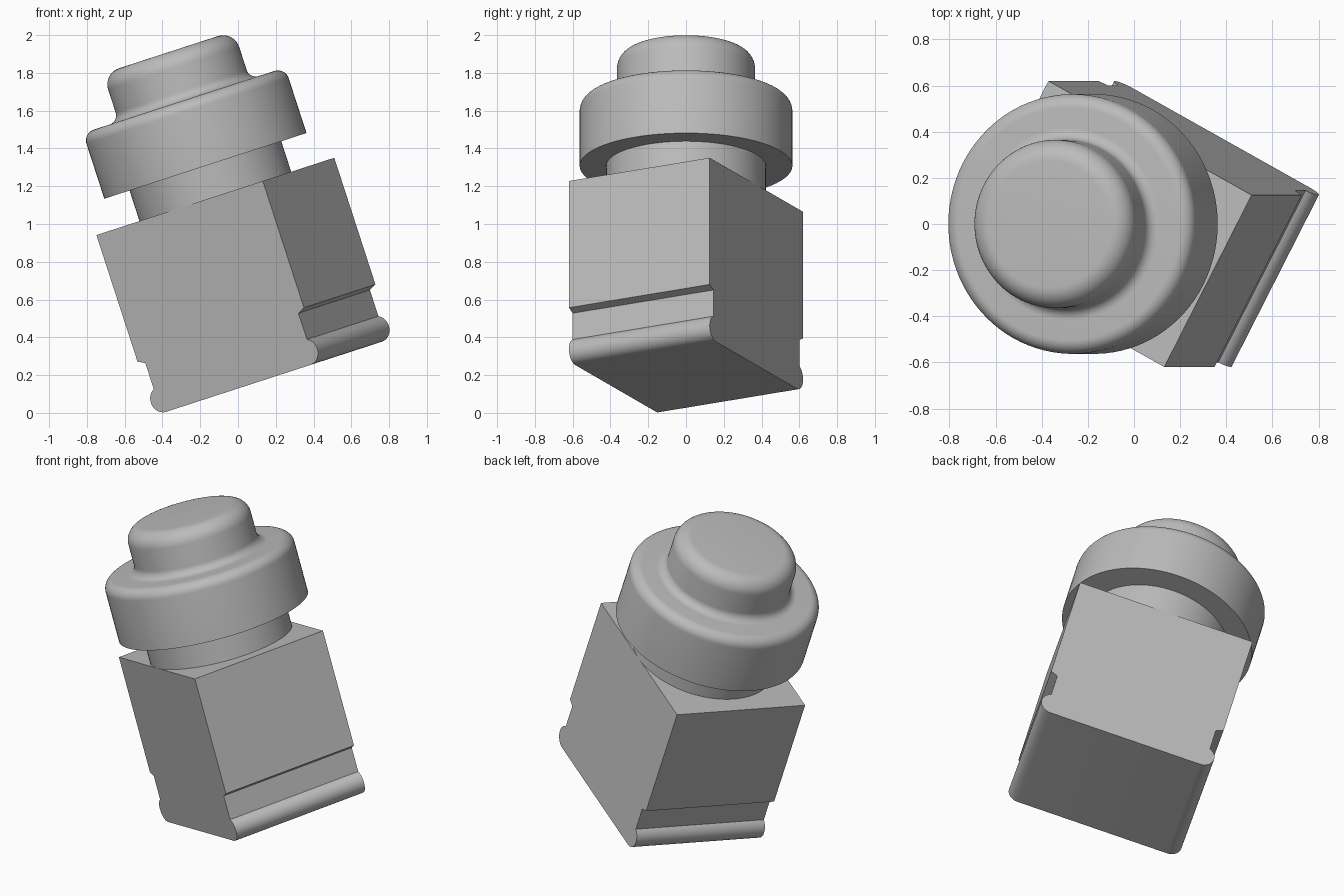
import bpy
import bmesh
from math import sin, cos, pi, radians
from mathutils import Matrix

cube = bpy.data.objects.get("Cube")
if cube:
    bpy.data.objects.remove(cube, do_unlink=True)

grey = bpy.data.materials.new("plain_grey")
grey.use_nodes = True
colour = (0.5, 0.5, 0.5, 1)
grey.diffuse_color = colour
grey.node_tree.nodes["Principled BSDF"].inputs["Base Color"].default_value = colour

# Local frame: origin at the middle of the block's top, z along the leaning axis
PLACE = (Matrix.Translation((-0.12, 0, 1.146))
         @ Matrix.Rotation(radians(-18), 4, 'Y')
         @ Matrix.Rotation(radians(-28.1), 4, 'Z'))


def arc(cx, cz, r, start, end, steps=10):
    """Points on a circular arc, angles in degrees."""
    angles = [radians(start + (end - start) * i / steps) for i in range(steps + 1)]
    return [(cx + r * cos(a), cz + r * sin(a)) for a in angles]


def finish(name, bm):
    bmesh.ops.remove_doubles(bm, verts=bm.verts, dist=1e-5)
    bmesh.ops.recalc_face_normals(bm, faces=bm.faces)
    bm.transform(PLACE)
    mesh = bpy.data.meshes.new(name)
    bm.to_mesh(mesh)
    bm.free()
    mesh.materials.append(grey)
    obj = bpy.data.objects.new(name, mesh)
    bpy.context.collection.objects.link(obj)
    bpy.ops.object.select_all(action='DESELECT')
    obj.select_set(True)
    bpy.context.view_layer.objects.active = obj
    bpy.ops.object.shade_smooth_by_angle(angle=radians(30))


def lathe(name, profile, steps=96):
    """Spin a (radius, height) profile around the axis."""
    bm = bmesh.new()
    verts = [bm.verts.new((r, 0, z)) for r, z in profile]
    edges = [bm.edges.new(pair) for pair in zip(verts, verts[1:])]
    bmesh.ops.spin(bm, geom=verts + edges, cent=(0, 0, 0), axis=(0, 0, 1),
                   angle=2 * pi, steps=steps, use_merge=True)
    finish(name, bm)


# Block: side profile with a groove and a rounded bead at each end
half_x, half_y, depth = 0.525, 0.4225, 1.004
groove, bead = 0.042, 0.07
side = [(half_x, 0), (half_x, -0.705), (half_x - groove, -0.724)]
side += arc(half_x - bead, bead - depth, bead, 66, -90, 16)
outline = side + [(-x, z) for x, z in reversed(side)]
bm = bmesh.new()
face = bm.faces.new([bm.verts.new((x, -half_y, z)) for x, z in outline])
new = bmesh.ops.extrude_face_region(bm, geom=[face])["geom"]
bmesh.ops.translate(bm, vec=(0, 2 * half_y, 0),
                    verts=[v for v in new if isinstance(v, bmesh.types.BMVert)])
finish("block", bm)

# Neck between block and collar
lathe("neck", [(0, -0.02), (0.4225, -0.02), (0.4225, 0.2), (0, 0.2)])

# Wide collar with a rounded upper rim
lathe("collar", [(0, 0.17), (0.563, 0.17)]
      + arc(0.563 - 0.06, 0.535 - 0.06, 0.06, 0, 90) + [(0, 0.535)])

# Push button with a filleted foot and a rounded top edge
lathe("button", [(0, 0.5), (0.415, 0.5)]
      + arc(0.365 + 0.05, 0.535 + 0.05, 0.05, 270, 180)
      + arc(0.365 - 0.09, 0.803 - 0.09, 0.09, 0, 90) + [(0, 0.803)])
